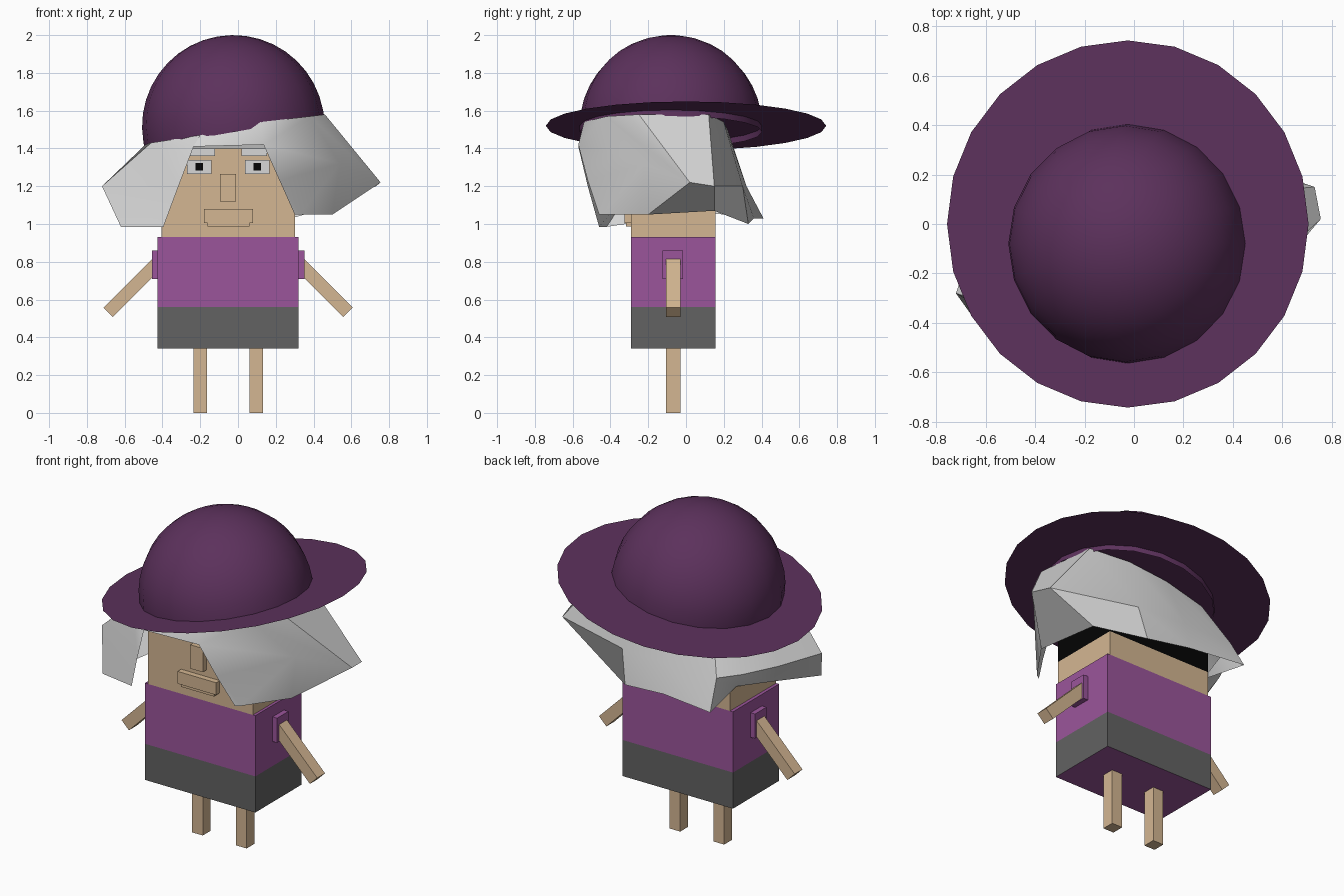
import bpy, bmesh, math
from mathutils import Matrix

if "Cube" in bpy.data.objects:
    bpy.data.objects.remove(bpy.data.objects["Cube"])


def mat(name, r, g, b):
    m = bpy.data.materials.new(name)
    lin = [((c / 255 + 0.055) / 1.055) ** 2.4 if c > 10 else c / 3295 for c in (r, g, b)]
    m.diffuse_color = (*lin, 1)
    m.use_nodes = True
    m.node_tree.nodes["Principled BSDF"].inputs["Base Color"].default_value = m.diffuse_color
    return m


SKIN = mat("skin", 212, 182, 146)
SHIRT = mat("purple_shirt", 155, 85, 155)
SKIRT = mat("grey_skirt", 98, 98, 98)
HAT = mat("dark_purple_hat", 92, 49, 92)
HAIR = mat("pale_hair", 215, 215, 215)
BLACK = mat("black", 4, 4, 4)


def finish(name, bm, *mats):
    me = bpy.data.meshes.new(name)
    bm.normal_update()
    bm.to_mesh(me)
    bm.free()
    ob = bpy.data.objects.new(name, me)
    bpy.context.collection.objects.link(ob)
    for m in mats:
        me.materials.append(m)
    return ob


def box(name, x, y, z, *mats):
    """Box from its (min, max) ranges."""
    bm = bmesh.new()
    bmesh.ops.create_cube(bm, size=1)
    for v in bm.verts:
        v.co = [r[0] if c < 0 else r[1] for c, r in zip(v.co, (x, y, z))]
    return finish(name, bm, *mats)


def smooth(ob, angle):
    bpy.ops.object.select_all(action='DESELECT')
    ob.select_set(True)
    bpy.context.view_layer.objects.active = ob
    bpy.ops.object.shade_smooth_by_angle(angle=math.radians(angle))


CX = -0.052                     # body centre line
DEPTH = (-0.29, 0.155)          # body front and back

# Body: skirt with a purple underside, and shirt
skirt = box("skirt", (-0.425, 0.32), DEPTH, (0.34, 0.56), SKIRT, SHIRT)
for p in skirt.data.polygons:
    p.material_index = int(p.normal.z < -0.5)
box("shirt", (-0.425, 0.32), DEPTH, (0.56, 0.93), SHIRT)

# Head: skin jaw, upper part dark at the sides and back
box("jaw", (-0.405, 0.303), DEPTH, (0.93, 1.08), SKIN)
head = box("upper_head", (-0.405, 0.303), DEPTH, (1.08, 1.40), SKIN, BLACK)
for p in head.data.polygons:
    p.material_index = int(p.normal.y > -0.5)

# Limbs
for side, s in (("left", -1), ("right", 1)):
    lx = CX + s * 0.148
    box(side + "_leg", (lx - 0.036, lx + 0.036), (-0.105, -0.03), (0, 0.34), SKIN)
    sx = sorted((CX + s * 0.36, CX + s * 0.403))
    box(side + "_sleeve", sx, (-0.125, -0.015), (0.71, 0.86), SHIRT)
    arm = box(side + "_arm", (-0.035, 0.035), (-0.105, -0.03), (-0.40, 0), SKIN)
    arm.data.transform(Matrix.Translation((CX + s * 0.352, 0, 0.815))
                       @ Matrix.Rotation(-s * math.radians(45), 4, 'Y'))

# Face
for side, s in (("left", -1), ("right", 1)):
    ex = CX + s * 0.154
    box(side + "_eye", (ex - 0.065, ex + 0.065), (-0.298, -0.289), (1.265, 1.34), HAIR)
    box(side + "_pupil", (ex - 0.02, ex + 0.02), (-0.303, -0.297), (1.284, 1.324), BLACK)
    bx = CX + s * 0.138
    box(side + "_eyebrow", (bx - 0.068, bx + 0.068), (-0.298, -0.289), (1.36, 1.40), HAIR)
box("nose", (-0.095, -0.01), (-0.325, -0.28), (1.12, 1.265), SKIN)
box("upper_lip", (-0.18, 0.08), (-0.325, -0.28), (1.005, 1.08), SKIN)
box("lower_lip", (-0.162, 0.06), (-0.318, -0.28), (0.988, 1.005), SKIN)

# Hair: columns (bottom, middle, top) from the left front edge round the back
columns = [
    ((-.395, -.46, .985), (-.315, -.52, 1.20), (-.235, -.57, 1.41)),
    ((-.62, -.42, .985), (-.72, -.28, 1.20), (-.46, -.36, 1.43)),
    ((-.50, -.12, 1.03), (-.62, .00, 1.20), (-.48, -.10, 1.43)),
    ((-.41, .10, 1.06), (-.52, .20, 1.20), (-.42, .10, 1.44)),
    ((-.45, .41, 1.03), (-.43, .32, 1.20), (-.32, .20, 1.45)),
    ((-.10, .36, 1.03), (-.10, .32, 1.20), (-.05, .22, 1.50)),
    ((.18, .33, 1.00), (.22, .30, 1.20), (.20, .20, 1.54)),
    ((.42, .15, 1.07), (.73, .15, 1.20), (.42, .12, 1.58)),
    ((.50, -.20, 1.05), (.755, .02, 1.22), (.46, -.25, 1.58)),
    ((.33, -.44, 1.05), (.54, -.22, 1.32), (.38, -.42, 1.57)),
    ((.30, -.46, 1.05), (.22, -.52, 1.23), (.135, -.57, 1.42)),
]
bm = bmesh.new()
cols = [[bm.verts.new(p) for p in c] for c in columns]
for a, b in zip(cols, cols[1:]):
    for i in range(2):
        bm.faces.new((a[i], a[i + 1], b[i + 1], b[i]))
# Fringe above the face opening
f1, f2 = bm.verts.new((-.20, -.53, 1.47)), bm.verts.new((.12, -.54, 1.54))
tops = [c[2] for c in cols]
bm.faces.new((tops[0], tops[-1], f2, f1))
bm.faces.new((tops[0], f1, tops[1]))
bm.faces.new((tops[-1], tops[-2], f2))
bmesh.ops.recalc_face_normals(bm, faces=bm.faces)
bm.normal_update()
bm.faces.ensure_lookup_table()
if bm.faces[-3].normal.y > 0:
    bmesh.ops.reverse_faces(bm, faces=bm.faces)
smooth(finish("hair", bm, HAIR), 35)

# Hat: tilted flat brim and a dome reaching just below it
TILT = Matrix.Rotation(-math.radians(10), 4, 'Y')
bm = bmesh.new()
bmesh.ops.create_circle(bm, cap_ends=True, segments=24, radius=0.742)
brim = finish("hat_brim", bm, HAT)
brim.data.transform(Matrix.Translation((-0.025, 0, 1.52)) @ TILT)

R, SEG = 0.483, 20
profile = [(R, -0.03)] + [(R * math.cos(i * math.pi / 20), R * math.sin(i * math.pi / 20))
                          for i in range(10)]
bm = bmesh.new()
rings = [[bm.verts.new((r * math.cos(k * math.tau / SEG), r * math.sin(k * math.tau / SEG), z))
          for k in range(SEG)] for r, z in profile]
for a, b in zip(rings, rings[1:]):
    for k in range(SEG):
        n = (k + 1) % SEG
        bm.faces.new((a[k], a[n], b[n], b[k]))
tip = bm.verts.new((0, 0, R))
for k in range(SEG):
    bm.faces.new((rings[-1][k], rings[-1][(k + 1) % SEG], tip))
dome = finish("hat_dome", bm, HAT)
dome.data.transform(Matrix.Translation((-0.025, -0.08, 1.517)) @ TILT)
smooth(dome, 40)
